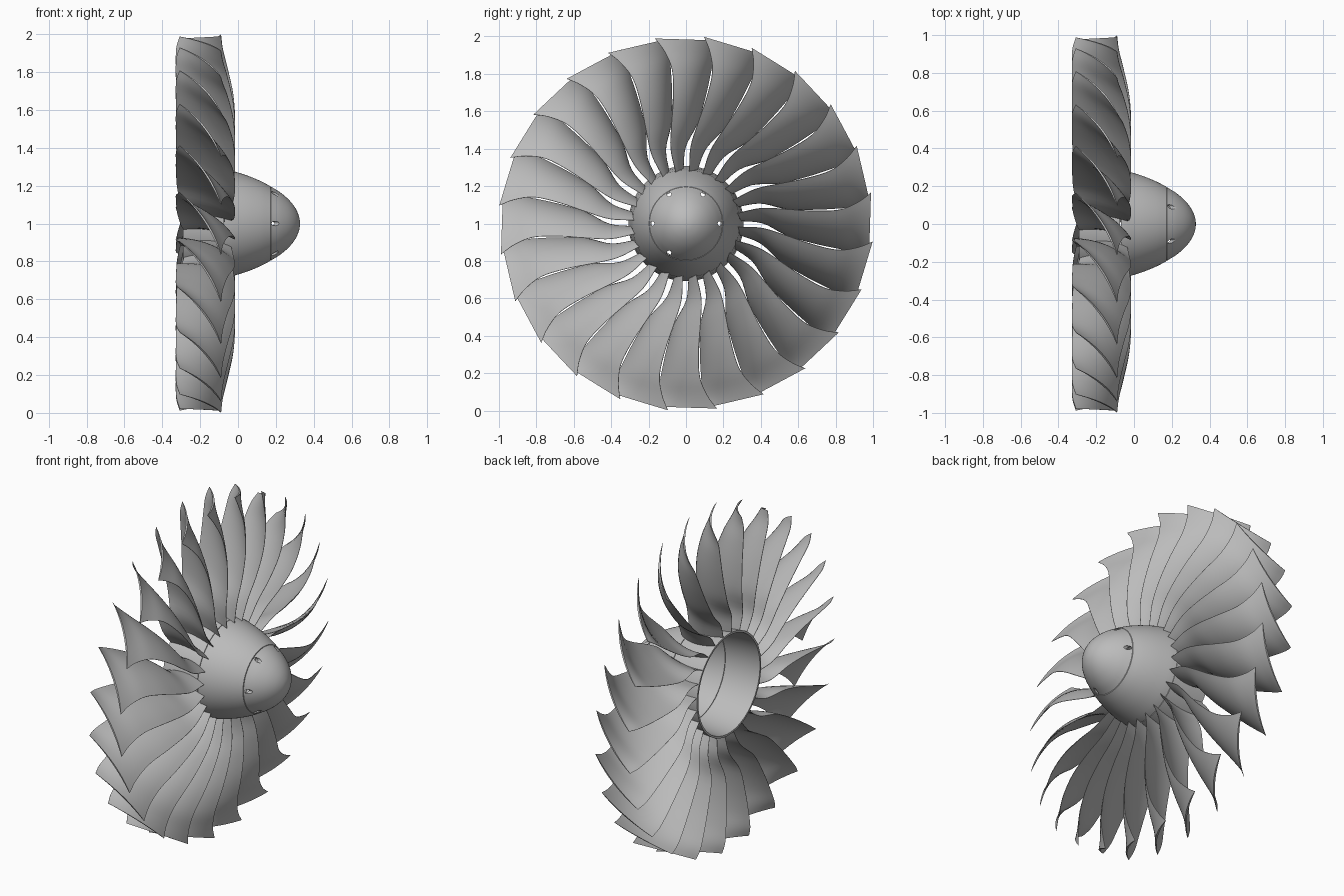
import bpy, bmesh, math
from mathutils import Vector

cube = bpy.data.objects.get("Cube")
if cube:
    bpy.data.objects.remove(cube, do_unlink=True)

BLADES = 24
CENTRE = (0, 0, 1)

metal = bpy.data.materials.new("satin grey metal")
metal.use_nodes = True
grey = (0.5, 0.5, 0.5, 1)
metal.diffuse_color = grey
metal.node_tree.nodes["Principled BSDF"].inputs["Base Color"].default_value = grey


def make_mesh(name, bm):
    bmesh.ops.recalc_face_normals(bm, faces=bm.faces)
    mesh = bpy.data.meshes.new(name)
    bm.to_mesh(mesh)
    bm.free()
    mesh.materials.append(metal)
    return mesh


def add_object(name, mesh):
    ob = bpy.data.objects.new(name, mesh)
    bpy.context.collection.objects.link(ob)
    ob.location = CENTRE
    return ob


def activate(ob):
    bpy.ops.object.select_all(action='DESELECT')
    ob.select_set(True)
    bpy.context.view_layer.objects.active = ob


def smooth(ob):
    activate(ob)
    bpy.ops.object.shade_smooth_by_angle(angle=math.radians(35))


def catmull(rows, steps):
    """Smooth rows of numbers with a curve that passes through each of them."""
    pts = [Vector(r) for r in rows]
    pts = [2 * pts[0] - pts[1]] + pts + [2 * pts[-1] - pts[-2]]
    out = []
    for a, b, c, d in zip(pts, pts[1:], pts[2:], pts[3:]):
        for i in range(steps):
            t = i / steps
            out.append(0.5 * (2 * b + (c - a) * t + (2 * a - 5 * b + 4 * c - d) * t * t
                              + (3 * b - a - 3 * c + d) * t ** 3))
    return out + [pts[-2]]


def lathe(name, profile, segments=96):
    """Spin a closed profile of (x, radius) points around the x axis."""
    bm = bmesh.new()
    verts = [bm.verts.new((x, 0, r)) for x, r in profile]
    edges = [bm.edges.new(p) for p in zip(verts, verts[1:] + verts[:1])]
    bmesh.ops.spin(bm, geom=verts + edges, cent=(0, 0, 0), axis=(1, 0, 0),
                   angle=math.tau, steps=segments)
    bmesh.ops.remove_doubles(bm, verts=bm.verts, dist=0.0002)
    bmesh.ops.dissolve_degenerate(bm, edges=bm.edges, dist=0.0002)
    return add_object(name, make_mesh(name, bm))


# Hub: rear ring, spinner body and nose cap, all hollow shells
def shell(outer, wall=0.012):
    return outer + [(x, r - wall) for x, r in reversed(outer)]


smooth(lathe("hub_ring", shell([(-0.29, 0.308), (-0.18, 0.3), (-0.073, 0.287)])))
body = catmull([(-0.07, 0.287), (-0.03, 0.278), (0.05, 0.253), (0.12, 0.224), (0.171, 0.197)], 3)
smooth(lathe("spinner_body", shell([tuple(p) for p in body])))

cap = catmull([(0.174, 0.195), (0.225, 0.163), (0.272, 0.122), (0.305, 0.078),
               (0.323, 0.035), (0.328, 0)], 4)
inner = [(x - 0.012 * x / 0.328, r * 0.94) for x, r in reversed(cap)]
nose = lathe("nose_cap", [tuple(p) for p in cap] + inner)

# Six bolt holes drilled through the nose cap
bm = bmesh.new()
for i in range(6):
    a = math.tau * i / 6
    made = bmesh.ops.create_cone(bm, cap_ends=True, segments=16, radius1=0.012,
                                 radius2=0.012, depth=0.3)
    for v in made["verts"]:
        x, y, z = v.co
        v.co = (0.2 + z, 0.181 * math.cos(a) + x, 0.181 * math.sin(a) + y)
drill = add_object("hole_cutter", make_mesh("hole_cutter", bm))
drill.hide_render = True
cut = nose.modifiers.new("bolt_holes", 'BOOLEAN')
cut.operation = 'DIFFERENCE'
cut.object = drill
activate(nose)
bpy.ops.object.modifier_apply(modifier=cut.name)
bpy.data.objects.remove(drill, do_unlink=True)
smooth(nose)

# Fan blade sections: (front height, rear height, front x, front sweep,
#                      rear x, rear sweep, camber, half thickness)
SECTIONS = [
    (0.272, 0.300, -0.035, 0.055, -0.285, 0.032, 0.020, 0.009),
    (0.400, 0.410, -0.022, 0.082, -0.300, 0.012, 0.030, 0.009),
    (0.530, 0.530, -0.015, 0.078, -0.322, -0.060, 0.034, 0.008),
    (0.680, 0.680, -0.025, 0.068, -0.326, -0.105, 0.034, 0.007),
    (0.820, 0.820, -0.055, 0.074, -0.328, -0.135, 0.032, 0.006),
    (0.920, 0.915, -0.080, 0.115, -0.326, -0.152, 0.030, 0.005),
    (0.989, 0.978, -0.090, 0.165, -0.308, -0.165, 0.028, 0.004),
]
CHORD = 12


def blade_loop(section):
    """Closed aerofoil outline of one section, front edge to rear edge and back."""
    h0, h1, x0, t0, x1, t1, camber, half = section
    chord = Vector((x1 - x0, t1 - t0))
    normal = Vector((-chord.y, chord.x)).normalized()
    loop = []
    steps = [(i / CHORD, 1) for i in range(CHORD + 1)]
    steps += [(i / CHORD, -1) for i in range(CHORD, -1, -1)]
    for s, side in steps:
        thick = 0.001 + half * math.sin(math.pi * s ** 0.8)
        p = Vector((x0, t0)) + chord * s + normal * (camber * 4 * s * (1 - s) + side * thick)
        loop.append((p.x, -p.y, h0 + (h1 - h0) * s))
    return loop


bm = bmesh.new()
rings = [[bm.verts.new(co) for co in blade_loop(s)] for s in catmull(SECTIONS, 4)]
for low, high in zip(rings, rings[1:]):
    for i in range(len(low)):
        j = (i + 1) % len(low)
        bm.faces.new((low[i], low[j], high[j], high[i]))
bm.faces.new(rings[0])
bm.faces.new(rings[-1])
blade_mesh = make_mesh("fan_blade", bm)

for n in range(BLADES):
    blade = add_object(f"fan_blade_{n + 1}", blade_mesh)
    blade.rotation_euler.x = math.tau * n / BLADES
    if n == 0:
        bpy.context.view_layer.update()
        blade_mesh.shade_smooth()
        blade_mesh.set_sharp_from_angle(angle=math.radians(40))
